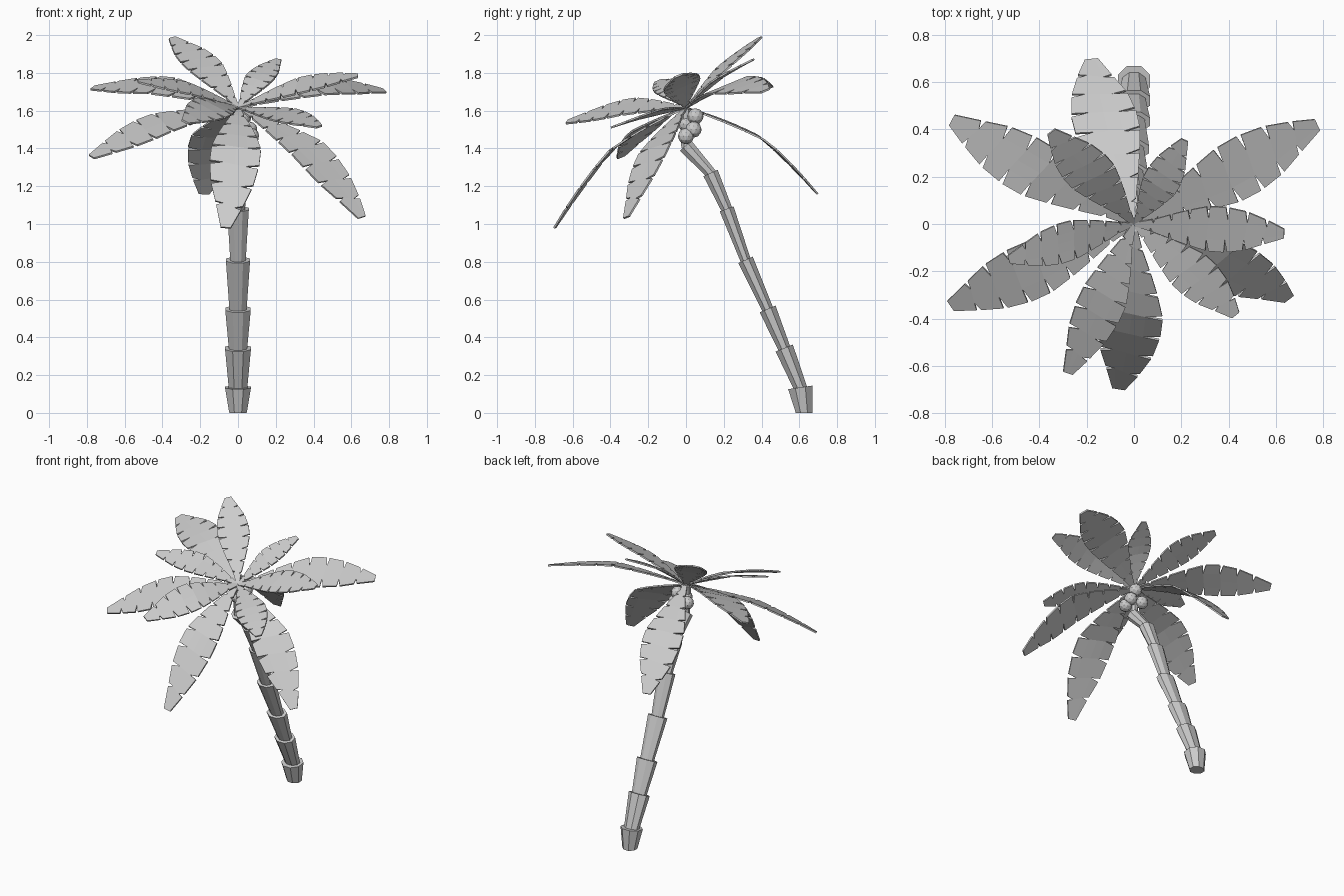
import bpy, bmesh, math
from mathutils import Vector

if "Cube" in bpy.data.objects:
    bpy.data.objects.remove(bpy.data.objects["Cube"])


def make_object(name, bm):
    bmesh.ops.recalc_face_normals(bm, faces=bm.faces)
    mesh = bpy.data.meshes.new(name)
    bm.to_mesh(mesh)
    bm.free()
    obj = bpy.data.objects.new(name, mesh)
    bpy.context.collection.objects.link(obj)
    return obj


# Trunk: stacked eight-sided flared collars along a leaning path
# (y, z, top radius, front-to-back squash)
def ring(bm, y, z, r, axis, squash):
    side = Vector((1, 0, 0))
    other = axis.cross(side).normalized() * squash
    verts = []
    for i in range(8):
        a = math.radians(22.5 + 45 * i)
        verts.append(bm.verts.new(Vector((0, y, z)) + r * (side * math.cos(a) + other * math.sin(a))))
    return verts


path = [(.625, 0, .05, .9), (.605, .135, .074, .95), (.52, .343, .074, .72), (.432, .55, .073, .68),
        (.315, .81, .069, .66), (.215, 1.08, .062, .68), (.13, 1.27, .056, .8),
        (-.002, 1.415, .046, .95), (0, 1.61, .035, 1)]
bm = bmesh.new()
for i in range(len(path) - 1):
    (y0, z0, r0, q0), (y1, z1, r1, q1) = path[i], path[i + 1]
    axis = Vector((0, y1 - y0, z1 - z0)).normalized()
    low_axis = Vector((0, 0, 1)) if i == 0 else axis
    drop = 0 if i == 0 else .012
    low = ring(bm, y0 - axis.y * drop, z0 - axis.z * drop, r0 if i == 0 else r1 * .7, low_axis, q1)
    top = ring(bm, y1, z1, r1, axis, q1)
    for k in range(8):
        bm.faces.new((low[k], low[(k + 1) % 8], top[(k + 1) % 8], top[k]))
    bm.faces.new(low[::-1])
    bm.faces.new(top)
make_object("trunk", bm)

# Coconuts clustered under the crown
for i, p in enumerate([(.07, .0, 1.465), (.03, .05, 1.57), (.06, .04, 1.50),
                       (.0, -.0, 1.53), (-.035, .035, 1.51)]):
    bm = bmesh.new()
    bmesh.ops.create_icosphere(bm, subdivisions=2, radius=.043)
    bmesh.ops.translate(bm, verts=bm.verts, vec=p)
    make_object("coconut_%d" % (i + 1), bm)


# Leaf: blade bent near its middle, with wedge slits along both edges
def width_at(t):
    stops = [(0, .07), (.15, .3), (.32, .68), (.5, .97), (.6, 1), (.75, .84), (.9, .47), (1, .2)]
    for (a, wa), (b, wb) in zip(stops, stops[1:]):
        if t <= b:
            return wa + (wb - wa) * (t - a) / (b - a)
    return stops[-1][1]


def leaf(name, mid, tip, width, tilt):
    base, mid, tip = Vector((0, 0, 1.615)), Vector(mid), Vector(tip)
    m = .53
    ctrl = (mid - base * (1 - m) ** 2 - tip * m * m) / (2 * m * (1 - m))

    def frame(t):
        curve = base * (1 - t) ** 2 + ctrl * 2 * t * (1 - t) + tip * t * t
        straight = base.lerp(mid, t / m) if t < m else mid.lerp(tip, (t - m) / (1 - m))
        d = (ctrl - base) * (1 - t) + (tip - ctrl) * t
        return curve.lerp(straight, .6), tilt.cross(d).normalized()

    n = 8
    bm = bmesh.new()
    cuts = [(i / n) for i in range(n + 1)]
    spine = [bm.verts.new(frame(t)[0]) for t in cuts]
    for s in (-1, 1):
        shift = .012 * s

        def edge(t, share, w):
            t = min(max(t, 0), 1)
            p, lat = frame(t)
            return bm.verts.new(p + lat * (s * share * w * width / 2))

        inner = [edge(t + (shift if 0 < t < 1 else 0), .45, width_at(t)) for t in cuts]
        for i in range(n):
            a, b = cuts[i], cuts[i + 1]
            gap = .012 if i else 0
            end = .01 if i < n - 1 else 0
            o0 = edge(a + gap + shift * (i > 0), 1, width_at(a + gap))
            o1 = edge(b - end + shift * (i < n - 1), 1, width_at(b - end))
            bm.faces.new((spine[i], spine[i + 1], inner[i + 1], inner[i]))
            bm.faces.new((inner[i], inner[i + 1], o1, o0))
    obj = make_object(name, bm)
    mod = obj.modifiers.new("thickness", 'SOLIDIFY')
    mod.thickness = .01
    mod.offset = 0


crown = Vector((0, -.38, .92))
rolled = Vector((.32, -.3, .9))
back = Vector((0, .54, .84))
leaves = [
    ((-.115, .41, 1.45), (-.18, .695, 1.16), .28, back),
    ((-.18, .21, 1.84), (-.35, .39, 1.985), .21, crown),
    ((.11, .17, 1.77), (.215, .355, 1.87), .16, crown),
    ((.42, .22, 1.735), (.775, .42, 1.705), .27, crown),
    ((.33, -.02, 1.735), (.635, -.04, 1.785), .21, crown),
    ((.38, -.17, 1.39), (.655, -.315, 1.035), .25, crown),
    ((.24, -.20, 1.58), (.43, -.385, 1.515), .20, crown),
    ((-.01, -.40, 1.39), (-.065, -.695, .98), .27, crown),
    ((-.13, -.32, 1.62), (-.28, -.63, 1.54), .22, rolled),
    ((-.42, -.19, 1.53), (-.775, -.345, 1.355), .26, crown),
    ((-.27, -.07, 1.72), (-.53, -.15, 1.755), .18, crown),
    ((-.42, .23, 1.735), (-.77, .44, 1.72), .26, crown),
]
for i, args in enumerate(leaves):
    leaf("leaf_%d" % (i + 1), *args)
